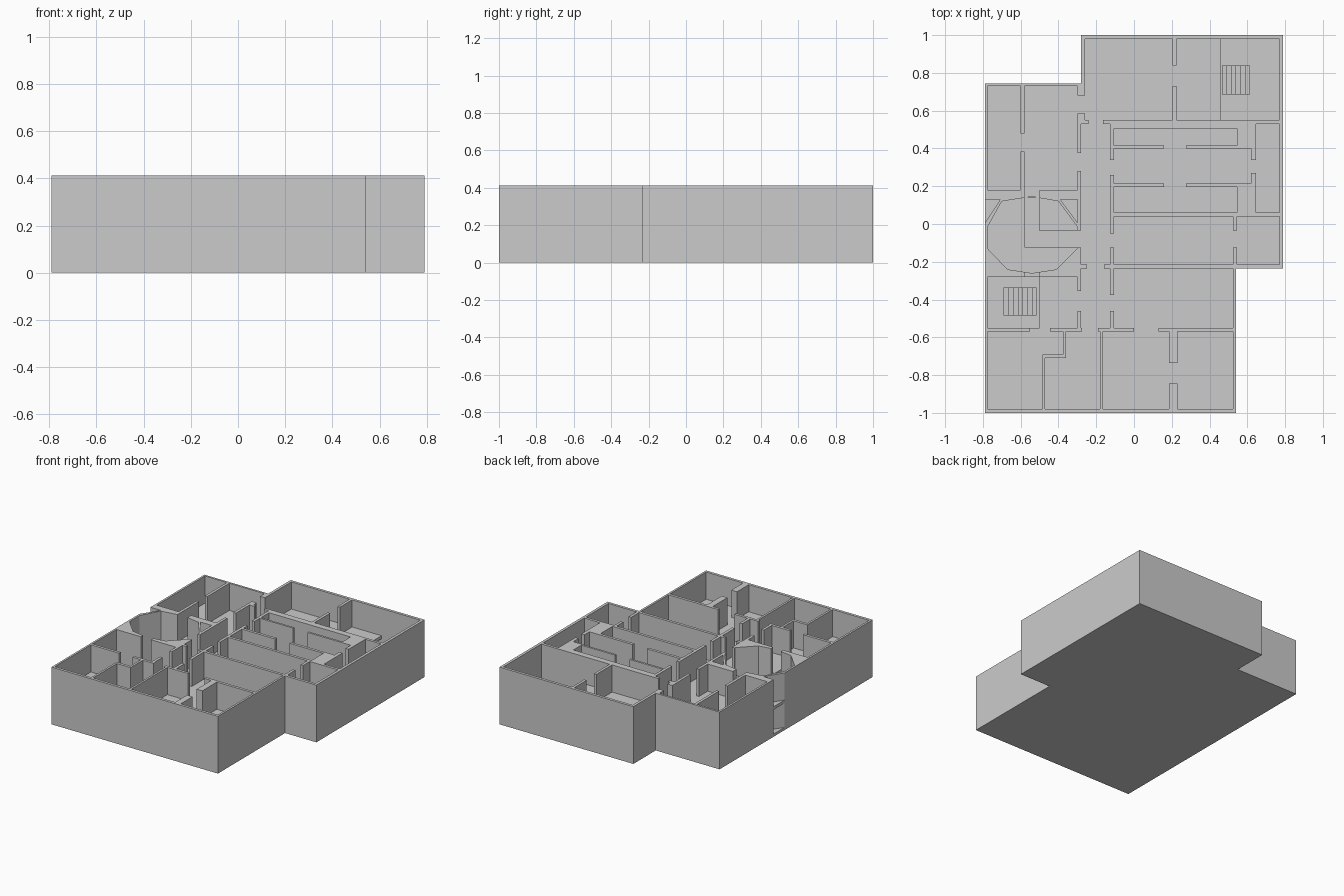
import bpy, bmesh, math

if "Cube" in bpy.data.objects:
    bpy.data.objects.remove(bpy.data.objects["Cube"])

# Storey levels: base slab, lower walls, middle slab, upper walls
LEVELS = [0.0, 0.02, 0.195, 0.217, 0.413]

# Outline and interior, each the union of two rectangles (x0, x1, y0, y1)
OUTER = [(-.79, .54, -1, .745), (-.28, .79, -.235, 1)]
INNER = [(-.775, .525, -.98, .73), (-.26, .77, -.215, .98)]

# Walls running along y: x0, x1, then pairs of y extents
WALLS_Y = [
    (-.60, -.58, [(.48, .73), (.18, .385)]),
    (-.30, -.28, [(.68, .745), (.28, .375), (.375, .585), (-.355, .28), (-.57, -.46)]),
    (-.28, -.26, [(.68, .745), (.55, .585)]),
    (-.127, -.106, [(.34, .55), (-.05, .26), (-.375, -.125), (-.57, -.46)]),
    (.205, .225, [(.84, .98), (.55, .73)]),
    (.62, .645, [(.34, .55), (.04, .27)]),
    (.525, .545, [(-.035, .06), (-.235, -.125)]),
    (-.376, -.36, [(-.71, -.57)]),
    (-.485, -.47, [(-.98, -.69)]),
    (-.18, -.165, [(-.98, -.57)]),
    (.185, .23, [(-.735, -.57), (-.98, -.845)]),
]
# Walls running along x: y0, y1, then pairs of x extents
WALLS_X = [
    (.53, .55, [(-.30, -.24), (-.165, .77)]),
    (.505, .53, [(-.127, .62)]),
    (.40, .415, [(-.127, .16), (.275, .62)]),
    (.195, .215, [(-.127, .16), (.275, .62)]),
    (.04, .06, [(-.127, .77)]),
    (-.235, -.215, [(-.30, -.25), (-.16, .54)]),
    (-.57, -.55, [(-.775, -.55), (-.445, -.275), (-.19, 0), (.13, .525)]),
    (-.71, -.69, [(-.485, -.36)]),
    (.415, .505, [(.545, .62)]),
    (.06, .195, [(.545, .62)]),
    (-.28, .18, [(-.775, -.28)]),       # solid block around the hall
]
WALLS = [(a, b, c, d) for a, b, s in WALLS_Y for c, d in s]
WALLS += [(c, d, a, b) for a, b, s in WALLS_X for c, d in s]
# Gap between corridor and rooms in the long corridor wall
DOORS = [(-.30, -.28, .28, .375), (-.58, -.50, .10, .18), (-.58, -.50, -.28, -.22),
         (-.34, -.28, -.125, -.035)]
# Stairwells left open in the middle slab
WELLS = [(.46, .77, .55, .98), (-.775, -.50, -.55, -.28)]


def within(rects, x, y):
    return any(a < x < b and c < y < d for a, b, c, d in rects)


def make_object(name, bm):
    bmesh.ops.recalc_face_normals(bm, faces=bm.faces)
    me = bpy.data.meshes.new(name)
    bm.to_mesh(me)
    bm.free()
    ob = bpy.data.objects.new(name, me)
    bpy.context.collection.objects.link(ob)
    return ob


def prism(name, pts, z0, z1):
    bm = bmesh.new()
    f = bm.faces.new([bm.verts.new((x, y, z0)) for x, y in pts])
    top = bmesh.ops.extrude_face_region(bm, geom=[f])["geom"]
    for v in top:
        if isinstance(v, bmesh.types.BMVert):
            v.co.z = z1
    return make_object(name, bm)


# Building: cells of the plan, only boundary faces are kept
every = OUTER + INNER + WALLS + DOORS + WELLS
xs = sorted({round(v, 3) for r in every for v in r[:2]})
ys = sorted({round(v, 3) for r in every for v in r[2:]})
solid = set()
for i in range(len(xs) - 1):
    for j in range(len(ys) - 1):
        x, y = (xs[i] + xs[i + 1]) / 2, (ys[j] + ys[j + 1]) / 2
        if not within(OUTER, x, y):
            continue
        wall = not within(INNER, x, y) or (within(WALLS, x, y) and not within(DOORS, x, y))
        floor = not within(WELLS, x, y)
        for k, filled in enumerate((True, wall, wall or floor, wall)):
            if filled:
                solid.add((i, j, k))

bm = bmesh.new()
verts = {}


def vert(p):
    if p not in verts:
        verts[p] = bm.verts.new((xs[p[0]], ys[p[1]], LEVELS[p[2]]))
    return verts[p]


for cell in solid:
    for axis in range(3):
        for side in (0, 1):
            near = list(cell)
            near[axis] += 2 * side - 1
            if tuple(near) in solid:
                continue
            u, w = (axis + 1) % 3, (axis + 2) % 3
            quad = []
            for du, dw in ((0, 0), (1, 0), (1, 1), (0, 1)):
                p = list(cell)
                p[axis] += side
                p[u] += du
                p[w] += dw
                quad.append(vert(tuple(p)))
            bm.faces.new(quad if side else quad[::-1])
building = make_object("building", bm)

# Many-sided double-height hall and the corner voids beside it
hall = [(-.70, .12), (-.54, .145), (-.40, .12), (-.30, -.015), (-.30, -.13),
        (-.41, -.24), (-.54, -.26), (-.67, -.24), (-.775, -.13), (-.775, -.015)]
left_void = [(-.82, .13), (-.708, .13), (-.79, .005), (-.82, .005)]
right_void = [(-.39, .13), (-.30, .13), (-.30, .008)]
cutters = [prism("hall_cutter", hall, LEVELS[1], .6)]
for z0, z1 in ((LEVELS[1], LEVELS[2]), (LEVELS[3], .6)):
    for pts in (left_void, right_void):
        cutters.append(prism("void_cutter", pts, z0, z1))
bpy.context.view_layer.objects.active = building
for c in cutters:
    c.hide_render = True
    m = building.modifiers.new("cut", 'BOOLEAN')
    m.operation = 'DIFFERENCE'
    m.solver = 'EXACT'
    m.object = c
    bpy.ops.object.modifier_apply(modifier=m.name)
    bpy.data.objects.remove(c)

# Merge the flat cells into large faces
bm = bmesh.new()
bm.from_mesh(building.data)
bmesh.ops.dissolve_limit(bm, angle_limit=math.radians(1), verts=bm.verts, edges=bm.edges)
bm.to_mesh(building.data)
bm.free()

# L-shaped bridge across the hall
prism("hall_bridge", [(-.58, .14), (-.58, -.125), (-.30, -.125), (-.30, -.035),
                      (-.50, -.035), (-.50, .14)], LEVELS[2], LEVELS[3])


# Stairs: stepped profile in x and z, spread along y
def stairs(name, x_top, direction, y0, y1, steps, pitch):
    rise = (LEVELS[3] - LEVELS[1]) / (steps + 1)
    prof = [(x_top, LEVELS[1])]
    for n in range(steps):
        z = LEVELS[3] - rise * (n + 1)
        prof += [(x_top + direction * pitch * n, z), (x_top + direction * pitch * (n + 1), z)]
    prof.append((x_top + direction * pitch * steps, LEVELS[1]))
    ob = prism(name, prof, y0, y1)
    for v in ob.data.vertices:
        x, z, y = v.co
        v.co = (x, y, z)
    ob.data.flip_normals()


stairs("back_stairs", .465, 1, .685, .84, 6, .025)
stairs("left_stairs", -.515, -1, -.485, -.335, 7, .025)
